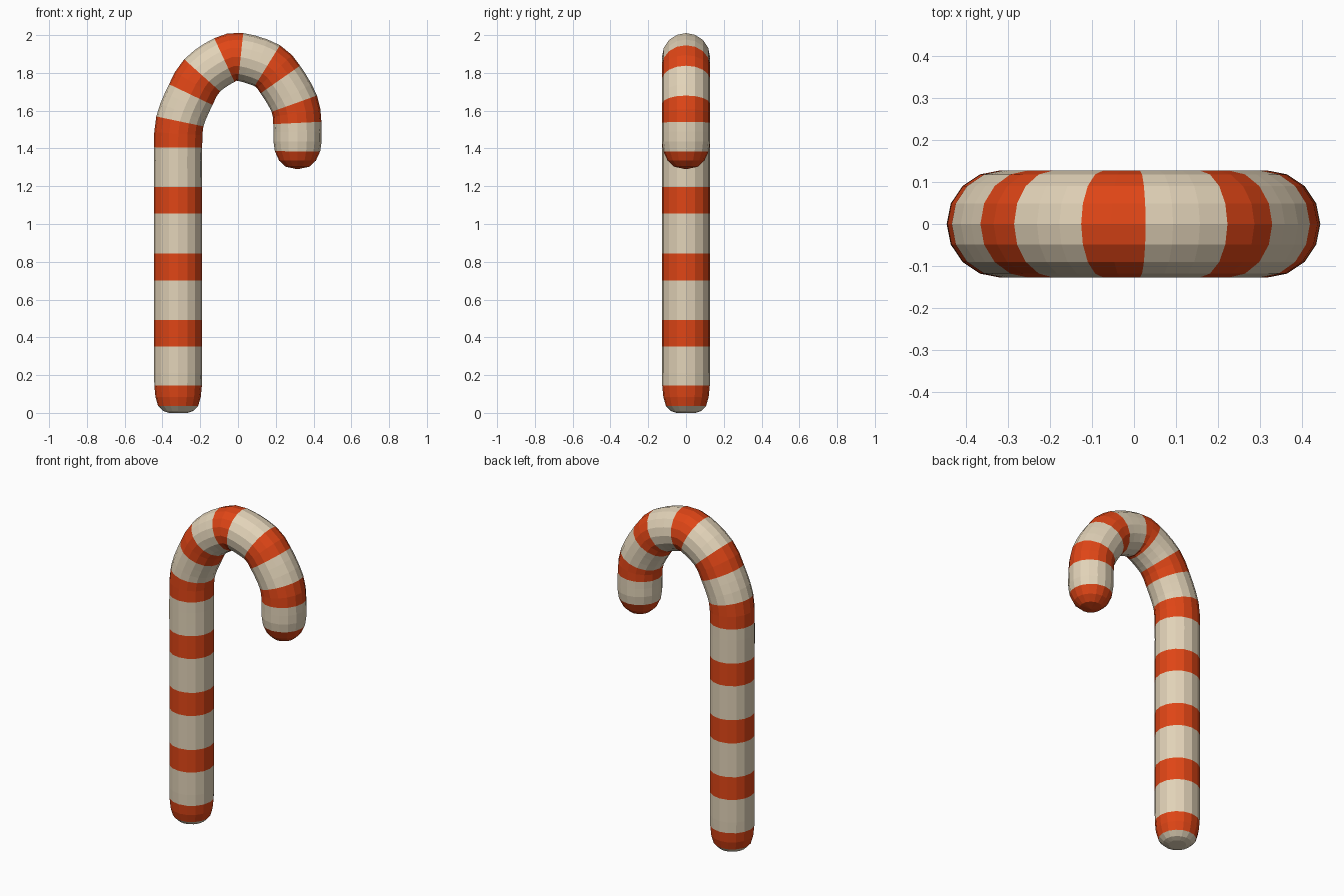
import bpy, bmesh, math
from mathutils import Vector

if "Cube" in bpy.data.objects:
    bpy.data.objects.remove(bpy.data.objects["Cube"])

SIDES = 16
R = 0.1275


def material(name, color):
    m = bpy.data.materials.new(name)
    m.diffuse_color = (*color, 1)
    m.use_nodes = True
    m.node_tree.nodes["Principled BSDF"].inputs["Base Color"].default_value = m.diffuse_color
    return m


def spline(p0, p1, p2, p3, t):
    # Catmull-Rom segment between p1 and p2
    return 0.5 * (2 * p1 + (p2 - p0) * t + (2 * p0 - 5 * p1 + 4 * p2 - p3) * t * t
                  + (3 * p1 - p0 - 3 * p2 + p3) * t ** 3)


# Centre line (x, z) at each stripe edge; stripes are 2 segments, gaps 3
edges = [(-0.317, z) for z in (0.352, 0.492, 0.702, 0.845, 1.055, 1.195)]
edges += [(-0.317, 1.405), (-0.308, 1.543), (-0.250, 1.685), (-0.190, 1.787),
          (-0.072, 1.868), (0.014, 1.884), (0.155, 1.838), (0.224, 1.765),
          (0.298, 1.637), (0.314, 1.535), (0.315, 1.385)]
edges = [Vector((x, 0, z)) for x, z in edges]

# Rings: (centre, radius, red band above this ring)
rings = [(Vector((-0.317, 0, z)), r, red) for z, r, red in
         ((0.0, 0.050, False), (0.010, 0.080, False), (0.036, 0.106, True),
          (0.085, 0.120, True), (0.145, 0.126, False),
          (0.212, R, False), (0.282, R, False))]
for i in range(len(edges) - 1):
    a, b = edges[i], edges[i + 1]
    before = edges[i - 1] if i else a - (b - a)
    after = edges[i + 2] if i + 2 < len(edges) else b + (b - a)
    red = i % 2 == 0
    n = 2 if red else 3
    for j in range(n):
        rings.append((spline(before, a, b, after, j / n), R, red))
rings += [(Vector((0.315, 0, z)), r, True) for z, r in
          ((1.385, 0.120), (1.335, 0.097), (1.303, 0.062))]

# Candy cane: sixteen-sided tube swept along the hook
bm = bmesh.new()
loops = []
for i, (c, r, red) in enumerate(rings):
    d = (rings[min(i + 1, len(rings) - 1)][0] - rings[max(i - 1, 0)][0]).normalized()
    across = Vector((d.z, 0, -d.x))
    depth = Vector((0, 1, 0))
    loops.append([bm.verts.new(c + r * (math.cos(a) * across + math.sin(a) * depth))
                  for a in (math.tau * k / SIDES for k in range(SIDES))])
for i in range(len(loops) - 1):
    for k in range(SIDES):
        n = (k + 1) % SIDES
        f = bm.faces.new((loops[i][k], loops[i][n], loops[i + 1][n], loops[i + 1][k]))
        f.material_index = int(rings[i][2])

# End caps: pale foot, red hook tip
foot = bm.verts.new((-0.317, 0, 0))
tip = bm.verts.new((0.315, 0, 1.29))
for k in range(SIDES):
    n = (k + 1) % SIDES
    bm.faces.new((loops[0][n], loops[0][k], foot))
    bm.faces.new((loops[-1][k], loops[-1][n], tip)).material_index = 1
bmesh.ops.recalc_face_normals(bm, faces=bm.faces)

mesh = bpy.data.meshes.new("candy_cane")
bm.to_mesh(mesh)
bm.free()
mesh.materials.append(material("cream", (0.76, 0.65, 0.48)))
mesh.materials.append(material("red", (0.74, 0.06, 0.008)))
cane = bpy.data.objects.new("candy_cane", mesh)
bpy.context.collection.objects.link(cane)
